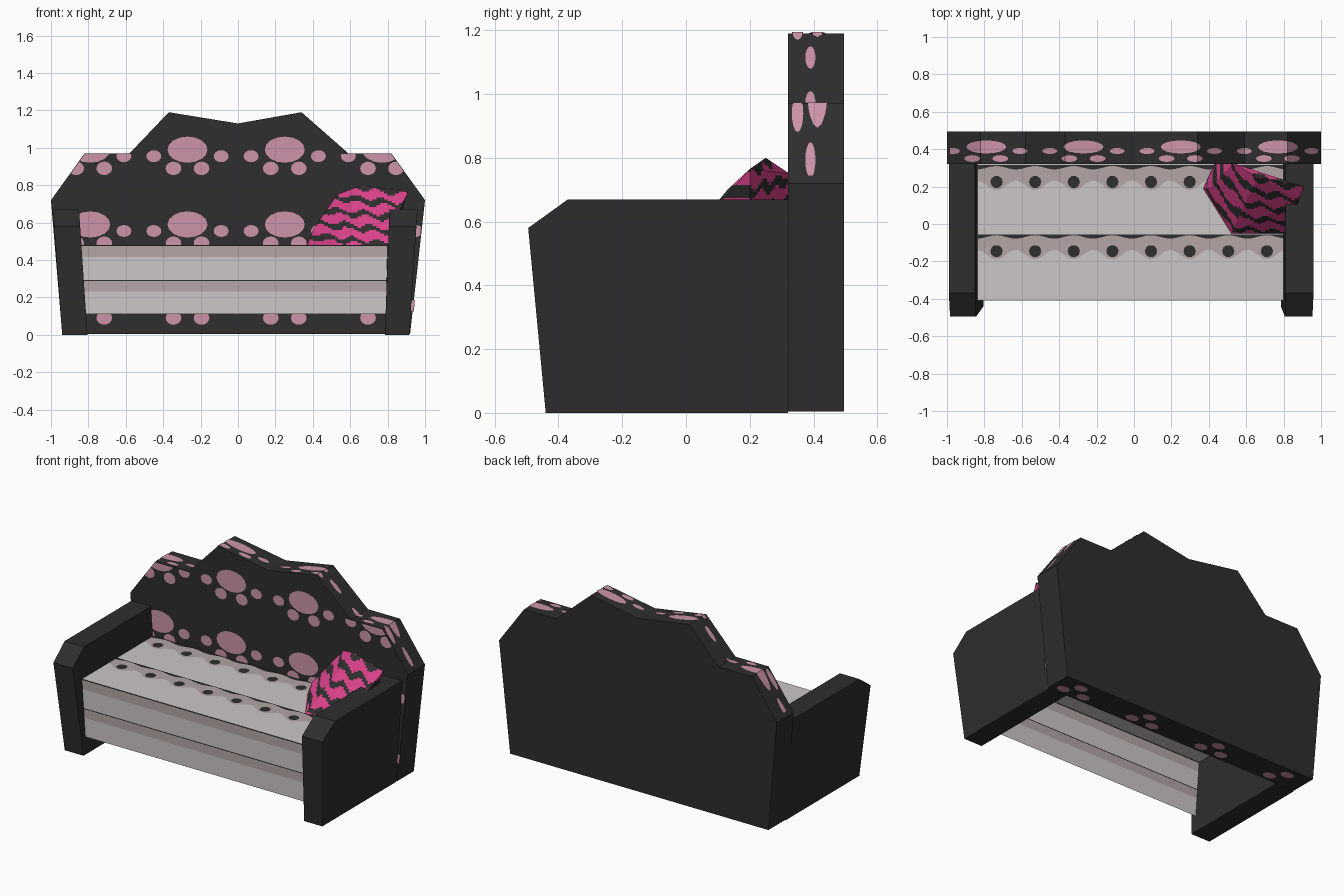
import bpy, bmesh, math
from mathutils import Vector

if "Cube" in bpy.data.objects:
    bpy.data.objects.remove(bpy.data.objects["Cube"])


def material(name, hexcol):
    m = bpy.data.materials.new(name)
    rgb = [int(hexcol[i:i + 2], 16) / 255 for i in (0, 2, 4)]
    m.diffuse_color = [((c + 0.055) / 1.055) ** 2.4 if c > 0.04 else c / 12.92 for c in rgb] + [1]
    m.use_nodes = True
    m.node_tree.nodes["Principled BSDF"].inputs["Base Color"].default_value = m.diffuse_color
    return m


BLACK = material("charcoal", "2e2e2e")
ROSE = material("dusty rose", "cc94a8")
LIGHT = material("pale grey", "cdc7c7")
MAUVE = material("mauve grey", "b3a5a5")
HOT = material("hot pink", "dc428c")


def finish(name, bm, *mats):
    me = bpy.data.meshes.new(name)
    bm.to_mesh(me)
    bm.free()
    for m in mats:
        me.materials.append(m)
    ob = bpy.data.objects.new(name, me)
    bpy.context.collection.objects.link(ob)
    return ob


def face(bm, pts, mat=0):
    f = bm.faces.new([bm.verts.new(p) for p in pts])
    f.material_index = mat
    return f


def loft(name, ring_a, ring_b, mat):
    # solid between two matching outlines
    bm = bmesh.new()
    a = [bm.verts.new(p) for p in ring_a]
    b = [bm.verts.new(p) for p in ring_b]
    bm.faces.new(a)
    bm.faces.new(b[::-1])
    for i in range(len(a)):
        j = (i + 1) % len(a)
        bm.faces.new((a[j], a[i], b[i], b[j]))
    bmesh.ops.recalc_face_normals(bm, faces=bm.faces)
    return finish(name, bm, mat)


def ellipse(cx, cy, rx, ry, n=16):
    return [(cx + rx * math.cos(2 * math.pi * i / n), cy + ry * math.sin(2 * math.pi * i / n))
            for i in range(n)]


def cut(bm, co, no, clear=False):
    bmesh.ops.bisect_plane(bm, geom=bm.verts[:] + bm.edges[:] + bm.faces[:],
                           plane_co=co, plane_no=no, clear_outer=clear)


# Scalloped backrest
TOP = [(-1, .72), (-.82, .97), (-.58, .97), (-.37, 1.19), (0, 1.13),
       (.34, 1.19), (.59, .97), (.82, .97), (1, .72)]
outline = [(-.94, .004)] + TOP + [(.92, .004)]
loft("backrest", [(x, .32, z) for x, z in outline], [(x, .495, z) for x, z in outline], BLACK)

# Armrests: side profile, leaning outwards with height
ARM = [(-.44, 0), (-.495, .58), (-.37, .67), (.32, .67), (.32, 0)]


def armrest(name, outer, inner):
    at = lambda pair, z: pair[0] + (pair[1] - pair[0]) * z / .67
    loft(name, [(at(outer, z), y, z) for y, z in ARM],
         [(at(inner, z), y, z) for y, z in ARM], BLACK)


armrest("left_armrest", (-.94, -.99), (-.805, -.85))
armrest("right_armrest", (.915, .96), (.785, .81))

# Seat shell, open underneath: top sheet and striped front sheet
bm = bmesh.new()
face(bm, [(-.84, -.41, .48), (.80, -.41, .48), (.80, .32, .48), (-.84, .32, .48)])
levels = [(.11, 0), (.232, 1), (.288, 2), (.294, 0), (.415, 1), (.474, 2), (.48, 0)]
for (z0, m), (z1, _) in zip(levels, levels[1:]):
    l0, l1 = [-.82 - .02 * (z - .11) / .37 for z in (z0, z1)]
    r0, r1 = [.79 + .01 * (z - .11) / .37 for z in (z0, z1)]
    face(bm, [(l0, -.41, z0), (r0, -.41, z0), (r1, -.41, z1), (l1, -.41, z1)], m)
finish("seat", bm, LIGHT, MAUVE, BLACK)

# Scalloped lace bands on the seat top
P = .2065
lace, trim, eyes = bmesh.new(), bmesh.new(), bmesh.new()
for y0 in (.315, -.055):
    n = 128
    for i in range(n):
        xs = [-.835 + 1.635 * j / n for j in (i, i + 1)]
        w = [math.cos(2 * math.pi * (x + .735) / P) for x in xs]
        for b, z, depth in ((lace, .482, [.108 + .025 * c for c in w]),
                            (trim, .484, [.014 - .009 * c for c in w])):
            face(b, [(xs[0], y0 - depth[0], z), (xs[1], y0 - depth[1], z),
                     (xs[1], y0, z), (xs[0], y0, z)])
    for i in range(8):
        face(eyes, [(x, y, .485) for x, y in ellipse(-.735 + P * i, y0 - .09, .033, .033, 10)])
finish("seat_lace", lace, MAUVE)
finish("seat_trim", trim, BLACK)
finish("seat_eyelets", eyes, BLACK)

# Paw-like spots: one large oval with four small dots, repeated
PAW = [(0, 0, .107, .07), (-.18, -.035, .04, .032), (.18, -.035, .04, .032),
       (-.075, -.10, .042, .036), (.075, -.10, .042, .036)]
CENTRES = [-.79, -.27, .25, .77]

front = bmesh.new()
for cx in CENTRES:
    for cz in (.99, .59, .19):
        for dx, dz, rx, rz in PAW:
            d = bmesh.new()
            face(d, [(x, .317, z) for x, z in ellipse(cx + dx, cz + dz, rx, rz)])
            for s in (-1, 1):
                cut(d, (s, 0, .715), (s * .25, 0, .18), True)
                cut(d, (s * .93, 0, 0), (s * .72, 0, -.06), True)
            if abs(cx + dx) > .58:
                cut(d, (0, 0, .967), (0, 0, 1), True)
            for f in d.faces:
                face(front, [v.co for v in f.verts])
            d.free()
finish("backrest_spots", front, ROSE)


# Spots wrapped over the backrest's top edge
def top_z(x):
    for (x0, z0), (x1, z1) in zip(TOP, TOP[1:]):
        if x0 <= x <= x1:
            return z0 + (z1 - z0) * (x - x0) / (x1 - x0)
    return .72


bm = bmesh.new()
for cx in CENTRES:
    for dx, dy, rx, ry in PAW:
        face(bm, [(x, y, 0) for x, y in ellipse(cx + dx, .412 + dy * .62, rx, ry * .5)])
cut(bm, (.985, 0, 0), (1, 0, 0), True)
cut(bm, (-.985, 0, 0), (-1, 0, 0), True)
for x, _ in TOP[1:-1]:
    cut(bm, (x, 0, 0), (1, 0, 0))
for v in bm.verts:
    v.co.z = top_z(v.co.x) + .004
finish("top_edge_spots", bm, ROSE)

# Small spots under the backrest
bm = bmesh.new()
for cx in CENTRES:
    for dx, y in ((-.075, .37), (.075, .37), (0, .44)):
        if abs(cx + dx) < .85:
            face(bm, [(x, yy, .001) for x, yy in ellipse(cx + dx, y, .045, .03, 10)][::-1])
finish("underside_spots", bm, ROSE)

# Cushion leaning in the corner, with wavy stripes
PTS = [(.37, .19, .48), (.52, -.05, .48), (.81, -.05, .48), (.44, .33, .62), (.53, .325, .75),
       (.66, .25, .80), (.91, .20, .765), (.88, .13, .70), (.70, .25, .49), (.43, .32, .50),
       (.82, .20, .52), (.40, .19, .56)]
bm = bmesh.new()
for p in PTS:
    bm.verts.new(p)
bmesh.ops.convex_hull(bm, input=bm.verts[:])
for i in range(1, 28):
    cut(bm, (.36 + .02 * i, 0, 0), (1, 0, 0))
for i in range(1, 32):
    cut(bm, (0, 0, .48 + .0102 * i), (0, 0, 1))
bmesh.ops.recalc_face_normals(bm, faces=bm.faces)
for f in bm.faces:
    c = f.calc_center_median()
    v = (c.z + .12 * (c.x - .6) + .012 * math.sin(c.x * 48 + c.z * 25)) / .074
    f.material_index = 0 if v % 1 < .62 else 1
finish("cushion", bm, HOT, BLACK)
